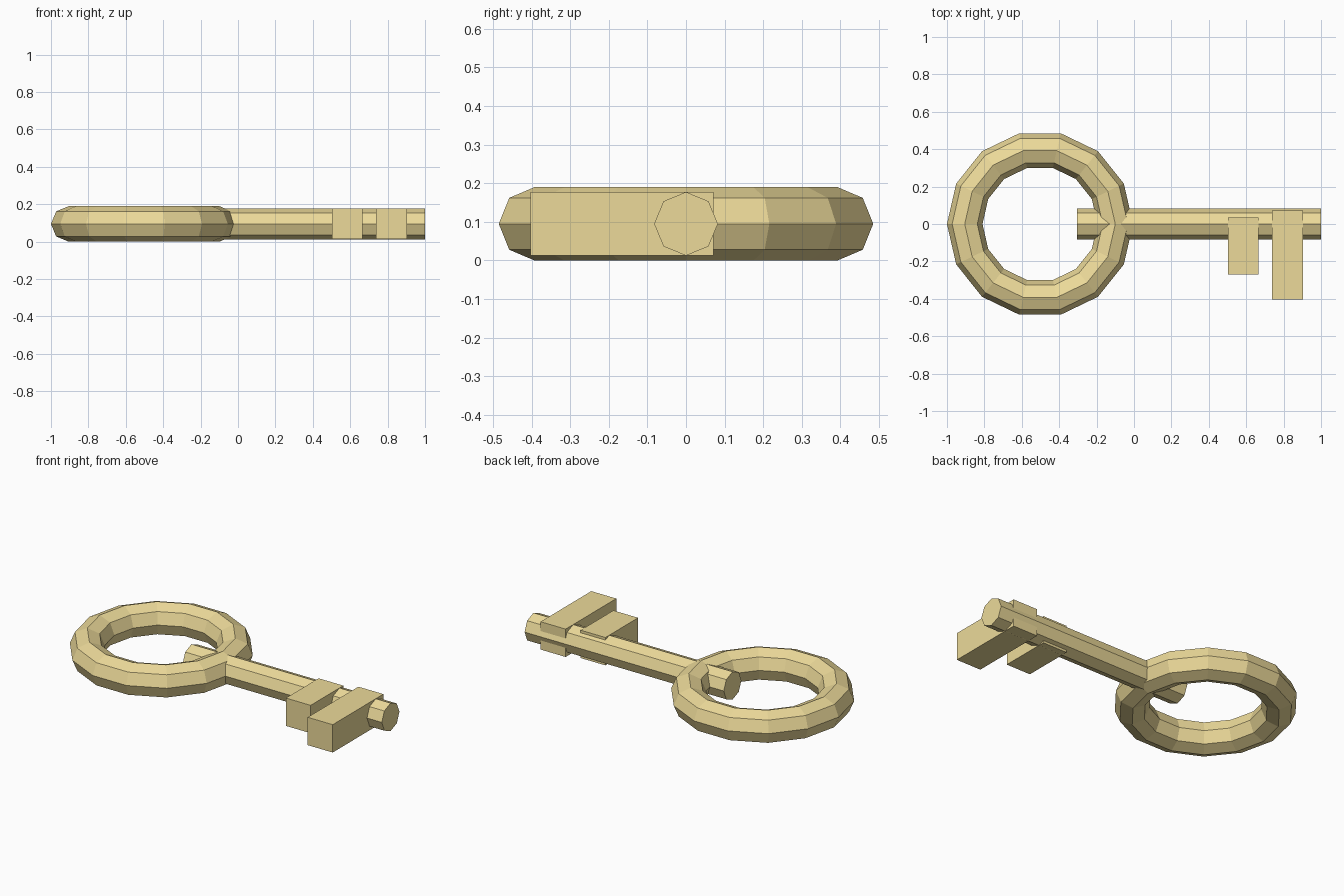
import bpy, math

if "Cube" in bpy.data.objects:
    bpy.data.objects.remove(bpy.data.objects["Cube"])

gold = bpy.data.materials.new("gold")
gold.diffuse_color = (0.84, 0.70, 0.32, 1)
gold.use_nodes = True
gold.node_tree.nodes["Principled BSDF"].inputs["Base Color"].default_value = gold.diffuse_color

MID_Z = 0.095


def finish(name):
    ob = bpy.context.object
    ob.name = name
    ob.data.materials.append(gold)
    return ob


def box(name, x0, x1, y0, y1, z0, z1):
    bpy.ops.mesh.primitive_cube_add(
        size=1, location=((x0 + x1) / 2, (y0 + y1) / 2, (z0 + z1) / 2))
    bpy.context.object.scale = (x1 - x0, y1 - y0, z1 - z0)
    bpy.ops.object.transform_apply(location=False, rotation=False, scale=True)
    return finish(name)


# Ring handle: 14 segments, octagonal section
bpy.ops.mesh.primitive_torus_add(
    major_segments=14, minor_segments=8, major_radius=0.4025,
    minor_radius=0.095, location=(-0.5025, 0, MID_Z))
finish("ring_handle")

# Shaft: octagonal rod whose end pokes into the ring
bpy.ops.mesh.primitive_cylinder_add(
    vertices=8, radius=0.0825, depth=1.305,
    location=(0.3475, 0, MID_Z), rotation=(0, math.pi / 2, 0))
finish("shaft")

# Two teeth
box("short_tooth", 0.503, 0.665, -0.270, 0.036, 0.013, 0.178)
box("long_tooth", 0.739, 0.903, -0.403, 0.071, 0.013, 0.178)
